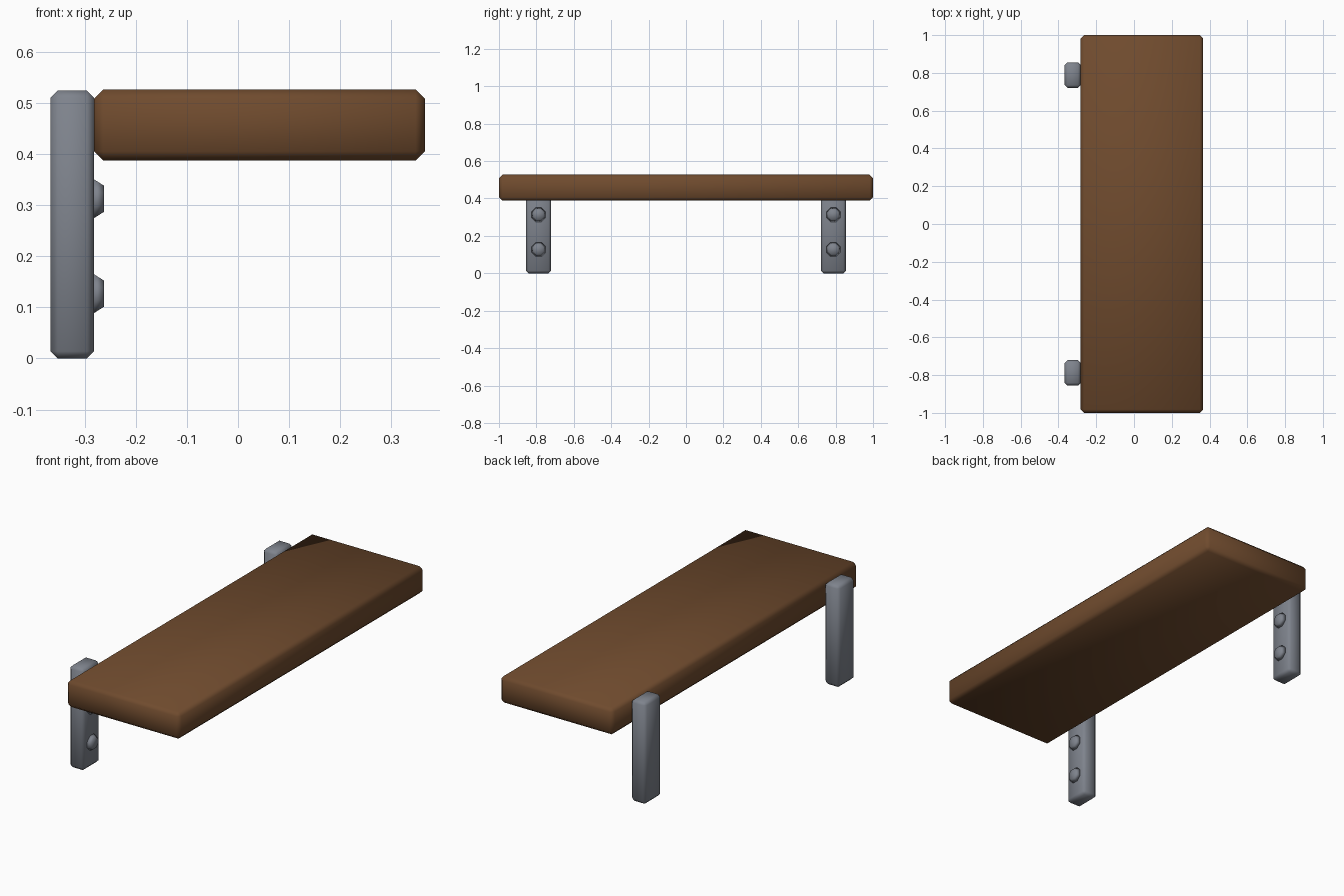
import bpy, bmesh, math
from mathutils import Matrix

if "Cube" in bpy.data.objects:
    bpy.data.objects.remove(bpy.data.objects["Cube"])


def material(name, rgb):
    m = bpy.data.materials.new(name)
    m.diffuse_color = (*rgb, 1)
    m.use_nodes = True
    m.node_tree.nodes["Principled BSDF"].inputs["Base Color"].default_value = m.diffuse_color
    return m


WOOD = material("brown wood", (0.16, 0.07, 0.027))
METAL = material("grey metal", (0.21, 0.228, 0.265))


def finish(bm, name, mat):
    for f in bm.faces:
        f.smooth = True
    me = bpy.data.meshes.new(name)
    bm.to_mesh(me)
    bm.free()
    me.materials.append(mat)
    ob = bpy.data.objects.new(name, me)
    bpy.context.collection.objects.link(ob)
    return ob


def chamfered_box(name, lo, hi, bevel, mat):
    bm = bmesh.new()
    bmesh.ops.create_cube(bm, size=1)
    for v in bm.verts:
        v.co = [(a + b) / 2 + c * (b - a) for a, b, c in zip(lo, hi, v.co)]
    bmesh.ops.bevel(bm, geom=bm.edges[:], offset=bevel, segments=1, affect='EDGES')
    return finish(bm, name, mat)


def bolt(name, y, z):
    # tapered head pointing along +x, sunk slightly into the bracket
    bm = bmesh.new()
    bmesh.ops.create_cone(bm, cap_ends=True, segments=8, radius1=0.041, radius2=0.028, depth=0.019)
    rot = Matrix.Rotation(math.pi / 2, 4, 'Y') @ Matrix.Rotation(math.pi / 8, 4, 'Z')
    bm.transform(Matrix.Translation((-0.2725, y, z)) @ rot)
    return finish(bm, name, METAL)


# Shelf plank
chamfered_box("shelf_plank", (-0.282, -1, 0.388), (0.366, 1, 0.527), 0.018, WOOD)

# Wall brackets with two bolts each
for side, s in (("front", -1), ("back", 1)):
    y = 0.788 * s
    chamfered_box(side + "_bracket", (-0.367, y - 0.067, 0), (-0.282, y + 0.067, 0.525), 0.014, METAL)
    for label, z in (("lower", 0.127), ("upper", 0.313)):
        bolt(f"{side}_{label}_bolt", y, z)
